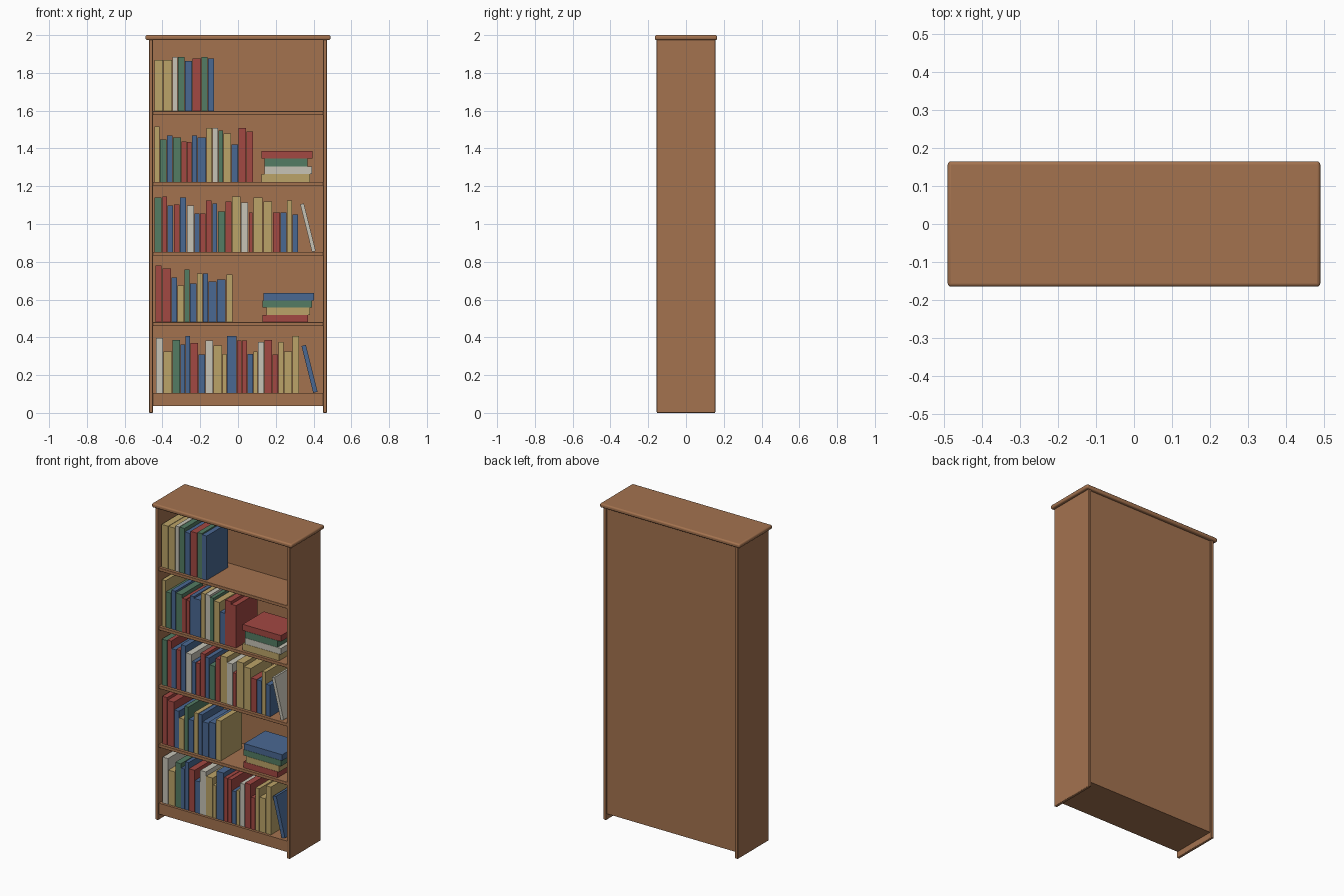
import bpy
import math
from mathutils import Matrix, Vector

if "Cube" in bpy.data.objects:
    bpy.data.objects.remove(bpy.data.objects["Cube"])


def material(name, rgb):
    m = bpy.data.materials.new(name)
    m.diffuse_color = (*rgb, 1)
    m.use_nodes = True
    m.node_tree.nodes["Principled BSDF"].inputs["Base Color"].default_value = m.diffuse_color
    return m


wood = material("wood", (0.37, 0.17, 0.078))
COVERS = {
    "T": material("tan cover", (0.50, 0.37, 0.14)),
    "R": material("red cover", (0.36, 0.065, 0.055)),
    "B": material("blue cover", (0.068, 0.14, 0.29)),
    "G": material("green cover", (0.088, 0.20, 0.125)),
    "W": material("pale cover", (0.57, 0.55, 0.47)),
}


def box(name, lo, hi, mat, bevel=0.0, segments=3):
    """Axis-aligned box from corner lo to corner hi, optionally rounded."""
    lo, hi = Vector(lo), Vector(hi)
    bpy.ops.mesh.primitive_cube_add(size=1)
    ob = bpy.context.object
    ob.name = name
    ob.data.transform(Matrix.Translation((lo + hi) / 2) @ Matrix.Diagonal((*(hi - lo), 1)))
    ob.data.materials.append(mat)
    if bevel:
        mod = ob.modifiers.new("rounded edges", "BEVEL")
        mod.width, mod.segments = bevel, segments
        bpy.ops.object.shade_smooth_by_angle(angle=math.radians(35))
    return ob


BOOK_FRONT, BOOK_BACK = -0.132, 0.08
INNER = 0.451


def book_row(base, start, colours, widths, heights):
    """Upright books from left to right; sizes in thousandths."""
    x = start
    for c, w, h in zip(colours, widths, heights):
        box("upright_book", (x + 0.001, BOOK_FRONT, base),
            (x + w / 1000 - 0.002, BOOK_BACK, base + h / 1000), COVERS[c])
        x += w / 1000


def book_stack(base, books):
    """Flat books from bottom to top: colour, left, right, thickness."""
    z = base
    for c, left, right, t in books:
        box("stacked_book", (left, BOOK_FRONT, z),
            (right, BOOK_BACK, z + t - 0.001), COVERS[c])
        z += t


def leaning_book(base, x, colour, length, thickness):
    ob = box("leaning_book", (0, BOOK_FRONT, 0), (thickness, BOOK_BACK, length), COVERS[colour])
    ob.location = (x, 0, base)
    ob.rotation_euler.y = -math.radians(14)


# Case: sides, top board, back panel, base
for s in (-1, 1):
    xs = sorted((s * INNER, s * 0.471))
    box("side_panel", (xs[0], -0.155, 0), (xs[1], 0.155, 1.98), wood, 0.004)
box("top_board", (-0.49, -0.165, 1.974), (0.49, 0.165, 2.0), wood, 0.009)
box("back_panel", (-INNER, 0.133, 0.037), (INNER, 0.145, 1.975), wood)
box("base_plinth", (-INNER, -0.148, 0.037), (INNER, 0.14, 0.106), wood)

# Shelves, named by their upper surface
SHELVES = [0.106, 0.48, 0.852, 1.223, 1.597]
for z in SHELVES[1:]:
    box("shelf", (-INNER, -0.15, z - 0.02), (INNER, 0.135, z), wood, 0.002, 2)

# Books, bottom shelf to top shelf
book_row(SHELVES[0], -0.436, "WTGBBRBWTTBRRBTWRRTTT",
         [40, 48, 42, 27, 27, 42, 37, 42, 48, 24, 53, 27, 29, 32, 24, 34, 42, 32, 29, 45, 37],
         [290, 218, 281, 255, 302, 265, 202, 276, 250, 207, 302, 276, 276, 207, 218, 270, 281,
          202, 270, 218, 302])
leaning_book(SHELVES[0], 0.398, "B", 0.256, 0.024)

book_row(SHELVES[1], -0.439, "RRBTGBTBBBT",
         [37, 48, 34, 37, 29, 37, 32, 29, 45, 48, 37],
         [300, 284, 236, 194, 279, 204, 257, 257, 215, 226, 252])
book_stack(SHELVES[1], [("R", 0.13, 0.37, 0.039), ("T", 0.15, 0.38, 0.039),
                        ("G", 0.13, 0.393, 0.038), ("B", 0.135, 0.402, 0.039)])

book_row(SHELVES[2], -0.442, "GRBRBWBRRBGRTWRTTRBTB",
         [40, 29, 32, 32, 37, 42, 27, 32, 34, 29, 42, 34, 48, 40, 24, 53, 50, 42, 34, 29, 32],
         [289, 294, 247, 252, 289, 247, 204, 204, 273, 257, 215, 268, 294, 263, 210, 289, 268,
          210, 210, 273, 199])
leaning_book(SHELVES[2], 0.392, "W", 0.26, 0.02)

book_row(SHELVES[3], -0.442, "TGBGRRBBTWGTBRR",
         [29, 37, 32, 45, 29, 26, 29, 48, 32, 32, 26, 42, 37, 42, 37],
         [294, 225, 246, 236, 215, 210, 246, 236, 284, 284, 273, 257, 199, 284, 268])
book_stack(SHELVES[3], [("T", 0.125, 0.38, 0.043), ("W", 0.14, 0.393, 0.039),
                        ("G", 0.14, 0.369, 0.043), ("R", 0.125, 0.394, 0.039)])

book_row(SHELVES[4], -0.443, "TTWGBRGB",
         [48, 48, 29, 37, 40, 48, 34, 34],
         [270, 270, 286, 286, 265, 280, 286, 280])
